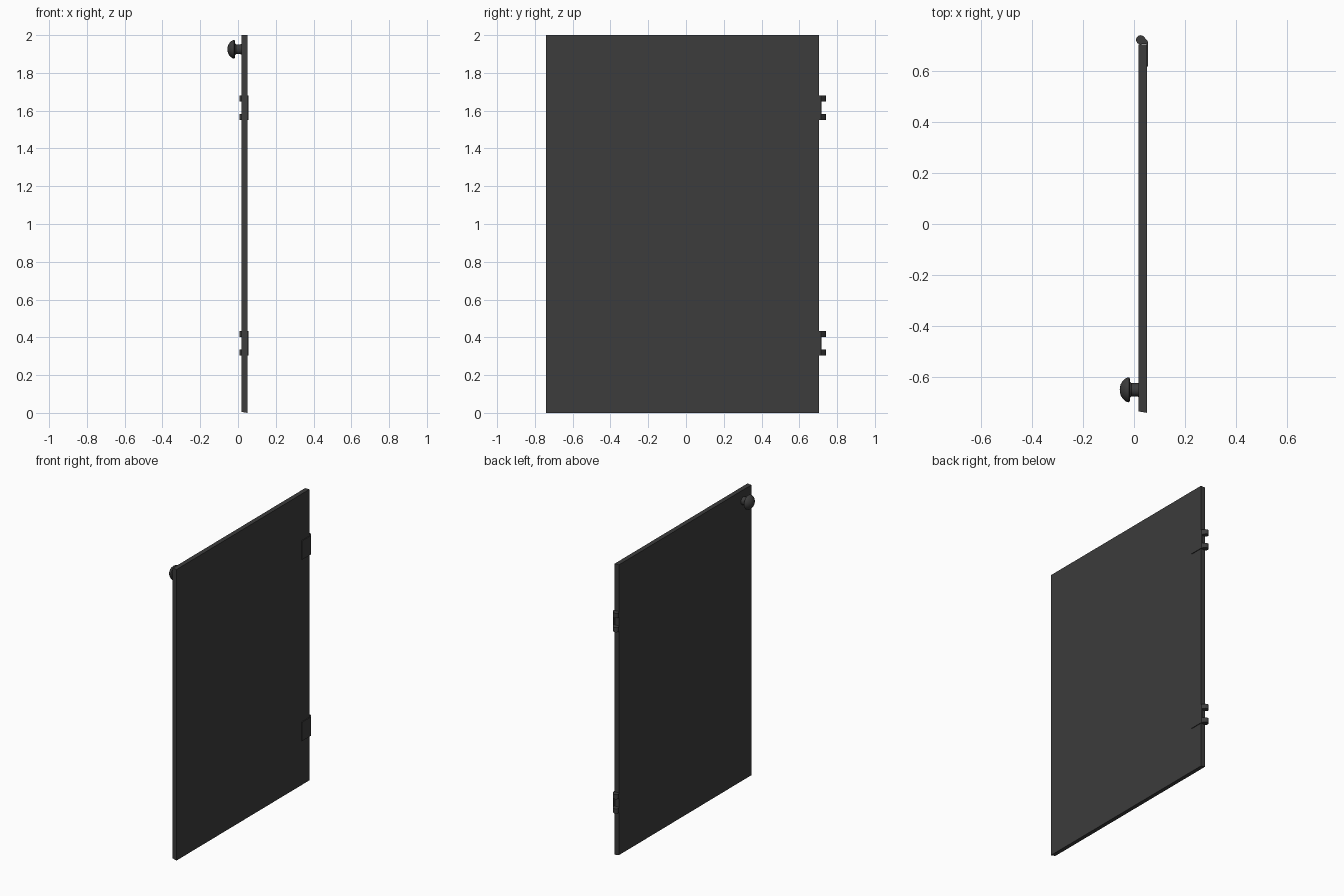
import bpy, bmesh, math

if "Cube" in bpy.data.objects:
    bpy.data.objects.remove(bpy.data.objects["Cube"])

mat = bpy.data.materials.new("dark_grey")
mat.diffuse_color = (0.045, 0.045, 0.045, 1)
mat.use_nodes = True
mat.node_tree.nodes["Principled BSDF"].inputs["Base Color"].default_value = mat.diffuse_color


def finish(name, bm, smooth=False):
    bmesh.ops.recalc_face_normals(bm, faces=bm.faces)
    me = bpy.data.meshes.new(name)
    bm.to_mesh(me)
    bm.free()
    ob = bpy.data.objects.new(name, me)
    bpy.context.collection.objects.link(ob)
    me.materials.append(mat)
    if smooth:
        bpy.context.view_layer.objects.active = ob
        ob.select_set(True)
        bpy.ops.object.shade_smooth_by_angle(angle=math.radians(35))
        ob.select_set(False)
    return ob


def prism(name, profile, z0, z1, smooth=False):
    """Extrude an xy outline from z0 to z1."""
    bm = bmesh.new()
    face = bm.faces.new([bm.verts.new((x, y, z0)) for x, y in profile])
    ext = bmesh.ops.extrude_face_region(bm, geom=[face])["geom"]
    verts = [v for v in ext if isinstance(v, bmesh.types.BMVert)]
    bmesh.ops.translate(bm, vec=(0, 0, z1 - z0), verts=verts)
    return finish(name, bm, smooth)


# Door panel, with slightly bevelled bottom and free edges
X0, X1 = 0.018, 0.05
door = prism("door_panel", [(X0, -0.735), (X1, -0.74), (X1, 0.703), (X0, 0.703)], 0, 2)
for v in door.data.vertices:
    if v.co.z < 0.1 and v.co.x < 0.03:
        v.co.z = 0.005

# Round knob turned about an axis along x
profile = [(0.019, 0), (0.019, 0.028), (0.012, 0.026), (-0.010, 0.026),
           (-0.015, 0.030), (-0.016, 0.044), (-0.020, 0.049), (-0.027, 0.048),
           (-0.036, 0.043), (-0.045, 0.034), (-0.052, 0.022), (-0.055, 0.011),
           (-0.056, 0)]
bm = bmesh.new()
pts = [bm.verts.new((x, -0.65 + r, 1.925)) for x, r in profile]
edges = [bm.edges.new(p) for p in zip(pts, pts[1:])]
bmesh.ops.spin(bm, geom=pts + edges, cent=(0, -0.65, 1.925), axis=(1, 0, 0),
               angle=math.tau, steps=24)
bmesh.ops.remove_doubles(bm, verts=bm.verts, dist=1e-5)
finish("knob", bm, True)

# Knuckle outline: round barrel with a web sloping to the leaf
cx, cy, r = 0.026, 0.722, 0.018
arc = [(cx + r * math.cos(math.radians(a)), cy + r * math.sin(math.radians(a)))
       for a in range(50, 316, 19)]
knuckle = arc + [(0.050, 0.706), (0.055, 0.706), (0.055, 0.715)]

# Two hinges, each a flat leaf with two knuckles
for label, z in (("lower", 0.304), ("upper", 1.55)):
    prism(f"{label}_hinge_leaf",
          [(0.049, 0.617), (0.055, 0.617), (0.055, 0.715), (0.049, 0.717)], z, z + 0.13)
    for i, dz in enumerate((0, 0.098)):
        prism(f"{label}_hinge_knuckle_{i + 1}", knuckle, z + dz, z + dz + 0.032, True)
